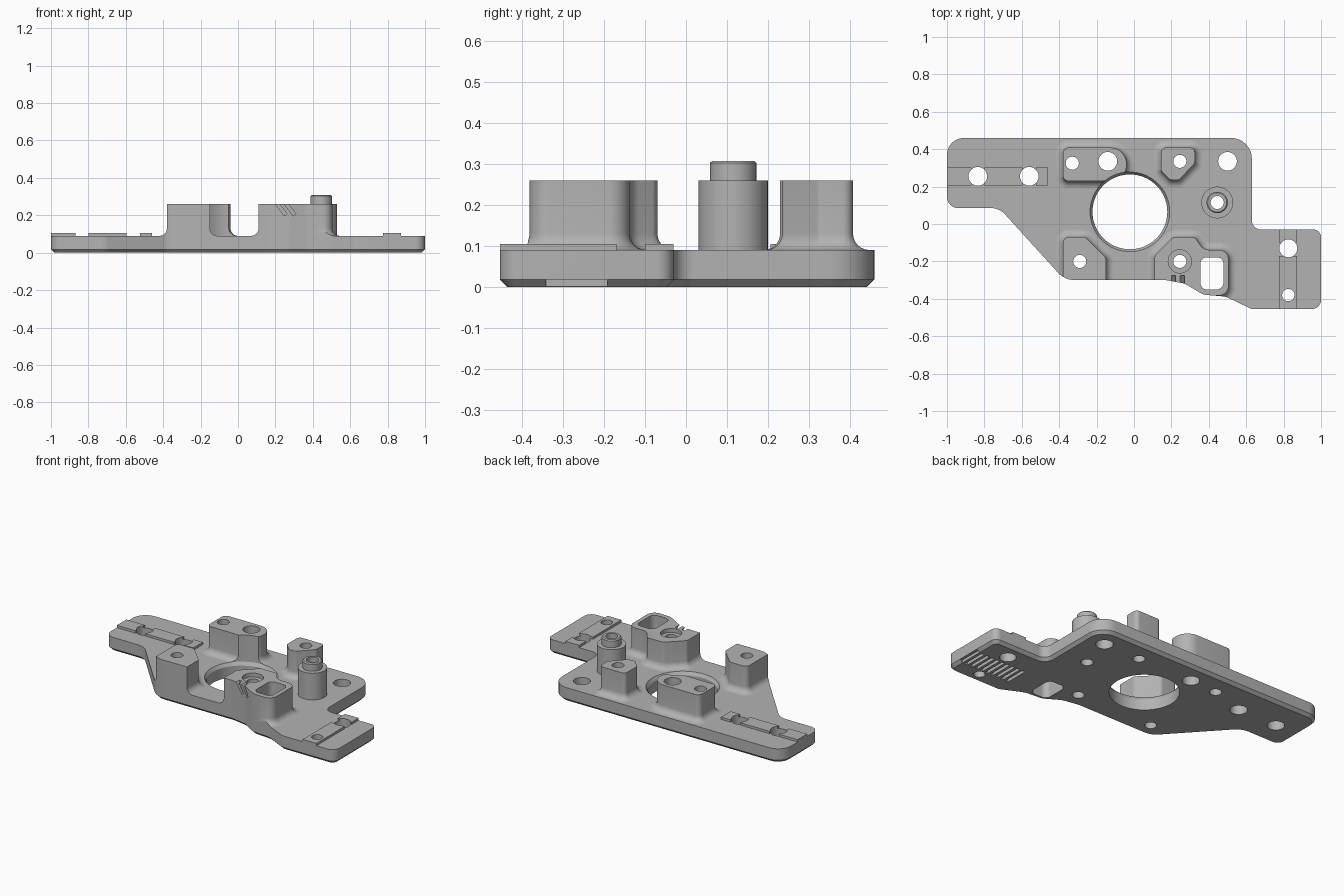
import bpy, bmesh, math
from mathutils import Vector, Matrix

if "Cube" in bpy.data.objects:
    bpy.data.objects.remove(bpy.data.objects["Cube"])

TOP, BOSS = 0.09, 0.26
grey = bpy.data.materials.new("plain grey")
grey.use_nodes = True
colour = (0.45, 0.45, 0.45, 1)
grey.diffuse_color = colour
grey.node_tree.nodes["Principled BSDF"].inputs["Base Color"].default_value = colour


def rounded(corners, steps=8):
    """Counter-clockwise outline from (x, y, corner radius)."""
    pts = []
    for i, (x, y, r) in enumerate(corners):
        p = Vector((x, y))
        a = (Vector(corners[i - 1][:2]) - p).normalized()
        b = (Vector(corners[(i + 1) % len(corners)][:2]) - p).normalized()
        half = a.angle(b) / 2
        c = p + (a + b).normalized() * r / math.sin(half)
        t = r / math.tan(half)
        s, e = p + a * t - c, p + b * t - c
        pts += [c + s.lerp(e, k / steps).normalized() * r for k in range(steps + 1)]
    return pts


def circle(x, y, r, n=40):
    return [Vector((x + r * math.cos(k * math.tau / n), y + r * math.sin(k * math.tau / n)))
            for k in range(n)]


def box_outline(x0, x1, y0, y1):
    return [Vector(p) for p in ((x0, y0), (x1, y0), (x1, y1), (x0, y1))]


def offset(pts, d):
    out = []
    for i, p in enumerate(pts):
        e1 = (p - pts[i - 1]).normalized()
        e2 = (pts[(i + 1) % len(pts)] - p).normalized()
        n1, n2 = Vector((e1.y, -e1.x)), Vector((e2.y, -e2.x))
        out.append(p + (n1 + n2) * d / (1 + n1.dot(n2)))
    return out


def loft(bm, pts, levels):
    """Closed solid through (offset, height) copies of an outline."""
    rings = [[bm.verts.new((p.x, p.y, z)) for p in offset(pts, d)] for d, z in levels]
    n = len(pts)
    for lo, hi in zip(rings, rings[1:]):
        for i in range(n):
            j = (i + 1) % n
            bm.faces.new((lo[i], lo[j], hi[j], hi[i]))
    bm.faces.new(rings[0][::-1])
    bm.faces.new(rings[-1])


def finish(bm, name, hidden=False):
    bmesh.ops.recalc_face_normals(bm, faces=bm.faces)
    mesh = bpy.data.meshes.new(name)
    bm.to_mesh(mesh)
    bm.free()
    mesh.materials.append(grey)
    ob = bpy.data.objects.new(name, mesh)
    bpy.context.collection.objects.link(ob)
    if hidden:
        ob.hide_render = True
        ob.hide_viewport = True
        ob.display_type = 'WIRE'
    return ob


def solid(name, pts, levels, hidden=False):
    bm = bmesh.new()
    loft(bm, pts, levels)
    return finish(bm, name, hidden)


def boolean(ob, cutter, operation):
    mod = ob.modifiers.new(cutter.name, 'BOOLEAN')
    mod.object, mod.operation, mod.solver = cutter, operation, 'EXACT'


# Plate outline with chamfered underside
outline = rounded([
    (-1, 0.085, 0.06), (-0.72, 0.085, 0.1), (-0.37, -0.3, 0.12), (0.17, -0.3, 0.12),
    (0.27, -0.318, 0.1), (0.37, -0.378, 0.08), (0.49, -0.388, 0.12), (0.63, -0.455, 0.06),
    (1, -0.455, 0.05), (1, -0.03, 0.04), (0.63, -0.03, 0.05), (0.63, 0.46, 0.11),
    (-1, 0.46, 0.09)])
plate = solid("base_plate", outline, [(-0.018, 0), (0, 0.018), (0, TOP)])
limit = solid("plate_limit_helper", outline, [(0, -0.5), (0, 1)], True)

# Every drilled hole, pocket and groove in one cutter
bm = bmesh.new()
through = [(0, -0.1), (0, 0.5)]
for x, y, r in [(-0.835, 0.255, 0.05), (-0.56, 0.255, 0.05), (-0.33, 0.325, 0.035),
                (-0.14, 0.335, 0.05), (0.245, 0.335, 0.035), (0.5, 0.335, 0.05),
                (0.445, 0.115, 0.035), (-0.29, -0.2, 0.035), (0.825, -0.13, 0.048),
                (0.825, -0.38, 0.033)]:
    loft(bm, circle(x, y, r, 32), through)
# counterbored hole, large bore, pocket
loft(bm, circle(0.245, -0.2, 0.035), [(0, -0.1), (0, 0.235), (0.027, 0.235), (0.027, 0.5)])
loft(bm, circle(-0.022, 0.065, 0.2, 72), [(0, -0.1), (0, 0.07), (0.013, TOP), (0.013, 0.5)])
loft(bm, rounded([(0.355, -0.35, 0.035), (0.478, -0.35, 0.035),
                  (0.478, -0.178, 0.035), (0.355, -0.178, 0.035)]), through)
# grip grooves under the right tab
for k in range(10):
    x = 0.645 + k * 0.0375
    loft(bm, box_outline(x, x + 0.02, -0.342, -0.192), [(0, -0.05), (0, 0.018)])
# slanted notches on the front boss
for x in (0.228, 0.275):
    bmesh.ops.create_cube(bm, size=1, matrix=Matrix.Translation((x, -0.31, 0.238))
                          @ Matrix.Rotation(math.radians(-38), 4, 'Y')
                          @ Matrix.Diagonal((0.018, 0.07, 0.09, 1)))
drills = finish(bm, "drill_helper", True)

parts = [plate]

# Tall bosses with a filleted foot
F = 0.04
foot = [(F * (1 - math.sin(a)), TOP + F * (1 - math.cos(a)))
        for a in (k * math.pi / 12 for k in range(7))]
bosses = {
    "back_left_boss": [(-0.38, 0.23, 0.03), (-0.04, 0.23, 0.085), (-0.04, 0.408, 0.085),
                       (-0.38, 0.408, 0.03)],
    "back_right_boss": [(0.145, 0.285, 0.02), (0.195, 0.235, 0.02), (0.24, 0.235, 0.02),
                        (0.325, 0.325, 0.02), (0.325, 0.408, 0.025), (0.145, 0.408, 0.025)],
    "front_left_boss": [(-0.38, -0.35, 0.02), (-0.15, -0.35, 0.02), (-0.15, -0.18, 0.03),
                        (-0.26, -0.07, 0.03), (-0.38, -0.07, 0.03)],
    "front_right_boss": [(0.11, -0.35, 0.01), (0.3, -0.39, 0.02), (0.38, -0.382, 0.02),
                         (0.505, -0.382, 0.05), (0.505, -0.138, 0.05), (0.372, -0.138, 0.055),
                         (0.325, -0.07, 0.03), (0.21, -0.07, 0.03), (0.11, -0.17, 0.03)],
}
for name, corners in bosses.items():
    ob = solid(name, rounded(corners), foot + [(0, BOSS)])
    boolean(ob, limit, 'INTERSECT')
    parts.append(ob)

# Stepped locating post
parts.append(solid("locating_post", circle(0.445, 0.115, 0.085),
                   [(0, TOP), (0, BOSS), (-0.028, BOSS), (-0.028, 0.302), (-0.034, 0.308)]))

# Thin raised strips either side of the tab holes
strips = [("left_strip", [(-1, -0.87), (-0.8, -0.595), (-0.525, -0.46)], True),
          ("right_strip", [(-0.455, -0.17), (-0.1, -0.03)], False)]
for name, spans, along_x in strips:
    bm = bmesh.new()
    for a, b in spans:
        pts = box_outline(a, b, 0.207, 0.303) if along_x else box_outline(0.775, 0.872, a, b)
        loft(bm, pts, [(0, TOP), (0, 0.105)])
    parts.append(finish(bm, name))

# Cut the holes, apply, and shade with sharp edges kept
for ob in parts:
    boolean(ob, drills, 'DIFFERENCE')
    bpy.context.view_layer.update()
    graph = bpy.context.evaluated_depsgraph_get()
    mesh = bpy.data.meshes.new_from_object(ob.evaluated_get(graph))
    ob.modifiers.clear()
    ob.data = mesh
    bpy.ops.object.select_all(action='DESELECT')
    ob.select_set(True)
    bpy.context.view_layer.objects.active = ob
    bpy.ops.object.shade_smooth_by_angle(angle=math.radians(30))
for helper in (limit, drills):
    bpy.data.objects.remove(helper)
